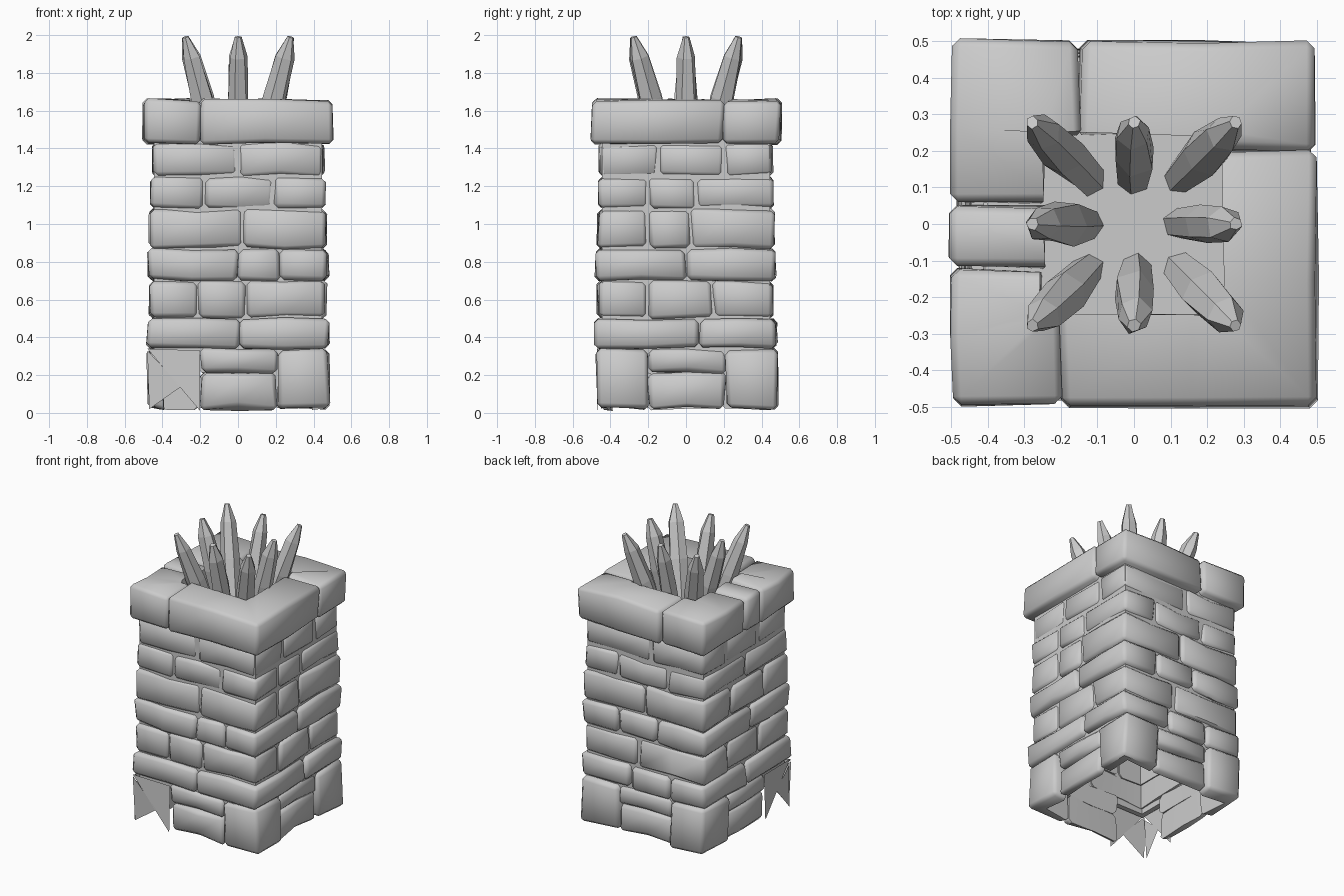
import bpy, bmesh, math, random
from mathutils import Vector, Matrix

random.seed(7)
old = bpy.data.objects.get("Cube")
if old:
    bpy.data.objects.remove(old, do_unlink=True)

grey = bpy.data.materials.new("stone grey")
grey.use_nodes = True
grey.diffuse_color = (0.6, 0.6, 0.6, 1)
grey.node_tree.nodes["Principled BSDF"].inputs["Base Color"].default_value = (0.6, 0.6, 0.6, 1)


def finish(bm, name, smooth=None):
    bmesh.ops.recalc_face_normals(bm, faces=bm.faces)
    mesh = bpy.data.meshes.new(name)
    bm.to_mesh(mesh)
    bm.free()
    mesh.materials.append(grey)
    ob = bpy.data.objects.new(name, mesh)
    bpy.context.collection.objects.link(ob)
    if smooth:
        bpy.ops.object.select_all(action="DESELECT")
        ob.select_set(True)
        bpy.context.view_layer.objects.active = ob
        bpy.ops.object.shade_smooth_by_angle(angle=math.radians(smooth))


def ring_point(side, p, r, z):
    """Point p along one side of a square ring; sides run front, right, back, left."""
    p = max(-r, min(r, p))
    return Matrix.Rotation(side * math.pi / 2, 3, "Z") @ Vector((p, -r, z))


def add_stone(bm, start, end, z0, z1, outer, inner, gap=0.003, bevel=0.022, wobble=0.01):
    """Block following the square ring from start to end (side, position), round any corners."""
    (s, a), (e, b) = start, end
    a, b = a + gap, b - gap
    if e < s or (e == s and b <= a):
        e += 4
    path = []
    for k in range(s, e + 1):
        lo = a if k == s else -outer
        hi = b if k == e else outer
        path.append((k, lo))
        if hi - lo > 0.36:
            path.append((k, (lo + hi) / 2))
    path.append((e, b))
    tmp = bmesh.new()
    loops, face_verts = [], set()
    for k, p in path:
        quad = [ring_point(k, p, r, z) for r, z in
                ((outer, z0 + gap), (outer, z1 - gap), (inner, z1 - gap), (inner, z0 + gap))]
        loops.append([tmp.verts.new(v + Vector([random.uniform(-wobble, wobble) for _ in v]))
                      for v in quad])
        face_verts.update(loops[-1][:2])
    for c, d in zip(loops, loops[1:]):
        for i in range(4):
            j = (i + 1) % 4
            tmp.faces.new((c[i], c[j], d[j], d[i]))
    tmp.faces.new(loops[0])
    tmp.faces.new(loops[-1])
    bmesh.ops.recalc_face_normals(tmp, faces=tmp.faces)
    if bevel:
        edges = [x for x in tmp.edges
                 if x.calc_face_angle(0) > 0.6 and any(v in face_verts for v in x.verts)]
        bmesh.ops.bevel(tmp, geom=edges, offset=bevel, segments=1, affect="EDGES",
                        clamp_overlap=True)
    mesh = bpy.data.meshes.new("stone_part")
    tmp.to_mesh(mesh)
    tmp.free()
    bm.from_mesh(mesh)
    bpy.data.meshes.remove(mesh)


def course(name, z0, z1, outer, inner, sides):
    """One full row of stones, split at the joints listed for each side."""
    bm = bmesh.new()
    joints = [(k, p) for k, side in enumerate(sides) for p in side]
    for start, end in zip(joints, joints[1:] + joints[:1]):
        add_stone(bm, start, end, z0, z1, outer, inner)
    finish(bm, name, 50)


# Wall courses, bottom to top: z0, z1, half width, joints on front / right / back / left
courses = [
    (0.34, 0.50, 0.48, [(0.01,), (0.07,), (-0.1, 0.2), (0.0,)]),
    (0.50, 0.70, 0.465, [(-0.21, 0.04), (-0.2, 0.14), (-0.05,), (-0.2, 0.15)]),
    (0.70, 0.87, 0.475, [(0.0, 0.22), (0.0,), (-0.2, 0.1), (0.05,)]),
    (0.87, 1.08, 0.465, [(0.03,), (-0.2, 0.02), (0.0,), (-0.15, 0.2)]),
    (1.08, 1.25, 0.46, [(-0.18, 0.19), (-0.2, 0.05), (-0.2, 0.18), (0.0,)]),
    (1.25, 1.43, 0.455, [(0.0,), (-0.15, 0.2), (0.05,), (-0.2, 0.15)]),
]
for n, (z0, z1, outer, sides) in enumerate(courses):
    course(f"wall_course_{n + 1}", z0, z1, outer, 0.4, sides)

# Overhanging cap stones
course("cap_course", 1.42, 1.66, 0.5, 0.25, [(-0.2,), (0.2,), (0.15,), (-0.05, 0.12)])

# Foot: tall corner blocks with two smaller stones between them; one corner is broken
foot = bmesh.new()
for k in range(4):
    if k < 3:
        add_stone(foot, (k, 0.21), (k + 1, -0.19), 0.02, 0.34, 0.48, 0.4, wobble=0.013)
    add_stone(foot, (k, -0.2), (k, 0.21), 0.21, 0.34, 0.465, 0.4)
    add_stone(foot, (k, -0.2), (k, 0.21), 0.02, 0.21, 0.455, 0.4, wobble=0.013)
finish(foot, "foot_stones", 50)

# Thin broken shards hanging at the damaged corner
shards = bmesh.new()
for tri in (((-.48, -.47, .34), (-.2, -.46, .33), (-.2, -.47, .01)),
            ((-.48, -.47, .33), (-.3, -.47, .14), (-.47, -.46, .02)),
            ((-.47, -.47, .34), (-.46, -.2, .33), (-.47, -.2, .02)),
            ((-.47, -.46, .3), (-.47, -.32, .18), (-.48, -.45, .02))):
    shards.faces.new([shards.verts.new(v) for v in tri])
finish(shards, "broken_corner_shards")

# Mortar wall behind the stones, and the floor of the pit
core = bmesh.new()
add_stone(core, (0, 0), (0, -0.0001), 0.3, 1.45, 0.445, 0.41, gap=0, bevel=0, wobble=0)
finish(core, "mortar_core")
floor = bmesh.new()
bmesh.ops.create_cube(floor, size=1, matrix=Matrix.Translation((0, 0, 1.41))
                      @ Matrix.Diagonal((0.84, 0.84, 0.03, 1)))
finish(floor, "pit_floor")


def spike(name, dx, dy):
    """Faceted shard leaning outward from the pit floor."""
    base = Vector((0.12 * dx, 0.12 * dy, 1.40))
    tip = Vector((0.278 * dx, 0.278 * dy, 1.99))
    axis = tip - base
    turn = axis.to_track_quat("Z", "Y")
    spin = random.uniform(0, math.tau)
    bm = bmesh.new()
    rings = []
    for t, r in ((0, 0.045), (0.45, 0.062), (0.82, 0.05), (1, 0.018)):
        ring = []
        for i in range(6):
            a = spin + math.tau * i / 6
            rr = r * random.uniform(0.85, 1.12)
            ring.append(bm.verts.new(base + axis * t + turn @ Vector(
                (rr * math.cos(a), rr * math.sin(a), 0))))
        rings.append(ring)
    for lo, hi in zip(rings, rings[1:]):
        for i in range(6):
            j = (i + 1) % 6
            bm.faces.new((lo[i], lo[j], hi[j], hi[i]))
    bm.faces.new(rings[0])
    bm.faces.new(rings[-1])
    finish(bm, name)


# Ring of eight spikes set on a square
for dx in (-1, 0, 1):
    for dy in (-1, 0, 1):
        if dx or dy:
            spike(f"spike_{'left' if dx > 0 else 'right' if dx else 'middle'}_"
                  f"{'back' if dy > 0 else 'front' if dy else 'middle'}", dx, dy)
